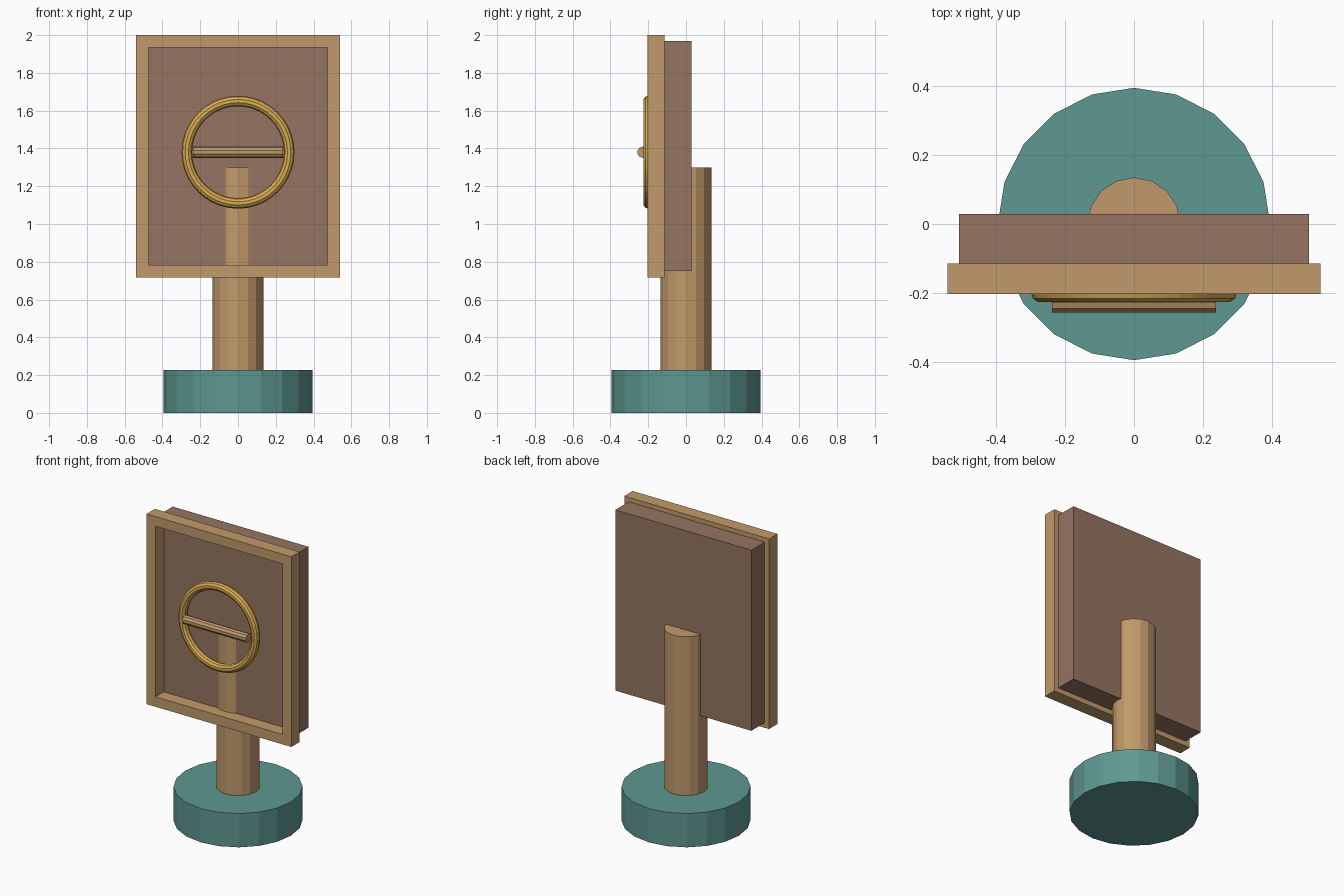
import bpy, bmesh, math
from mathutils import Matrix, Vector

if "Cube" in bpy.data.objects:
    bpy.data.objects.remove(bpy.data.objects["Cube"])


def material(name, r, g, b):
    lin = [((c / 255 + 0.055) / 1.055) ** 2.4 for c in (r, g, b)]
    m = bpy.data.materials.new(name)
    m.diffuse_color = (*lin, 1)
    m.use_nodes = True
    m.node_tree.nodes["Principled BSDF"].inputs["Base Color"].default_value = m.diffuse_color
    return m


teal = material("teal", 94, 152, 146)
tan = material("tan wood", 193, 154, 107)
brown = material("brown", 150, 117, 98)
gold = material("gold", 218, 172, 82)


def finish(name, bm, mat):
    bmesh.ops.recalc_face_normals(bm, faces=bm.faces)
    me = bpy.data.meshes.new(name)
    bm.to_mesh(me)
    bm.free()
    me.materials.append(mat)
    ob = bpy.data.objects.new(name, me)
    bpy.context.collection.objects.link(ob)
    return ob


def cylinder(name, r, sides, lo, hi, mat):
    """Prism between two points."""
    lo, hi = Vector(lo), Vector(hi)
    d = hi - lo
    bm = bmesh.new()
    rot = d.to_track_quat('Z', 'Y').to_matrix().to_4x4()
    bmesh.ops.create_cone(bm, cap_ends=True, segments=sides, radius1=r, radius2=r,
                          depth=d.length, matrix=Matrix.Translation((lo + hi) / 2) @ rot)
    return finish(name, bm, mat)


def box(name, lo, hi, mat):
    bm = bmesh.new()
    lo, hi = Vector(lo), Vector(hi)
    bmesh.ops.create_cube(bm, size=1, matrix=Matrix.Translation((lo + hi) / 2)
                          @ Matrix.Diagonal((*(hi - lo), 1)))
    return finish(name, bm, mat)


# round foot and upright post
cylinder("base", 0.395, 20, (0, 0, 0), (0, 0, 0.228), teal)
cylinder("post", 0.135, 16, (0, 0, 0.2), (0, 0, 1.30), tan)

# backing panel
box("panel", (-0.508, -0.115, 0.75), (0.508, 0.029, 1.97), brown)

# open rectangular frame: outer and inner loops at front and back
bm = bmesh.new()
loops = []
for y in (-0.203, -0.114):
    for x, z0, z1 in ((0.541, 0.716, 2.0), (0.474, 0.783, 1.935)):
        loops.append([bm.verts.new((px, y, pz)) for px, pz in
                      ((-x, z0), (x, z0), (x, z1), (-x, z1))])
fo, fi, bo, bi = loops
for a, b in ((fo, fi), (fi, bi), (bi, bo), (bo, fo)):
    for i in range(4):
        j = (i + 1) % 4
        bm.faces.new((a[i], a[j], b[j], b[i]))
finish("frame", bm, tan)

# gold ring facing the front
bm = bmesh.new()
R, r, N, M = 0.271, 0.028, 40, 10
rings = []
for i in range(N):
    a = 2 * math.pi * i / N
    ring = []
    for k in range(M):
        t = 2 * math.pi * k / M
        q = R + r * math.cos(t)
        ring.append(bm.verts.new((q * math.cos(a), -0.199 + r * math.sin(t),
                                  1.38 + q * math.sin(a))))
    rings.append(ring)
for i in range(N):
    p, n = rings[i], rings[(i + 1) % N]
    for k in range(M):
        bm.faces.new((p[k], p[(k + 1) % M], n[(k + 1) % M], n[k]))
finish("ring", bm, gold)

# horizontal bar across the ring
cylinder("bar", 0.03, 10, (-0.238, -0.228, 1.38), (0.238, -0.228, 1.38), tan)
